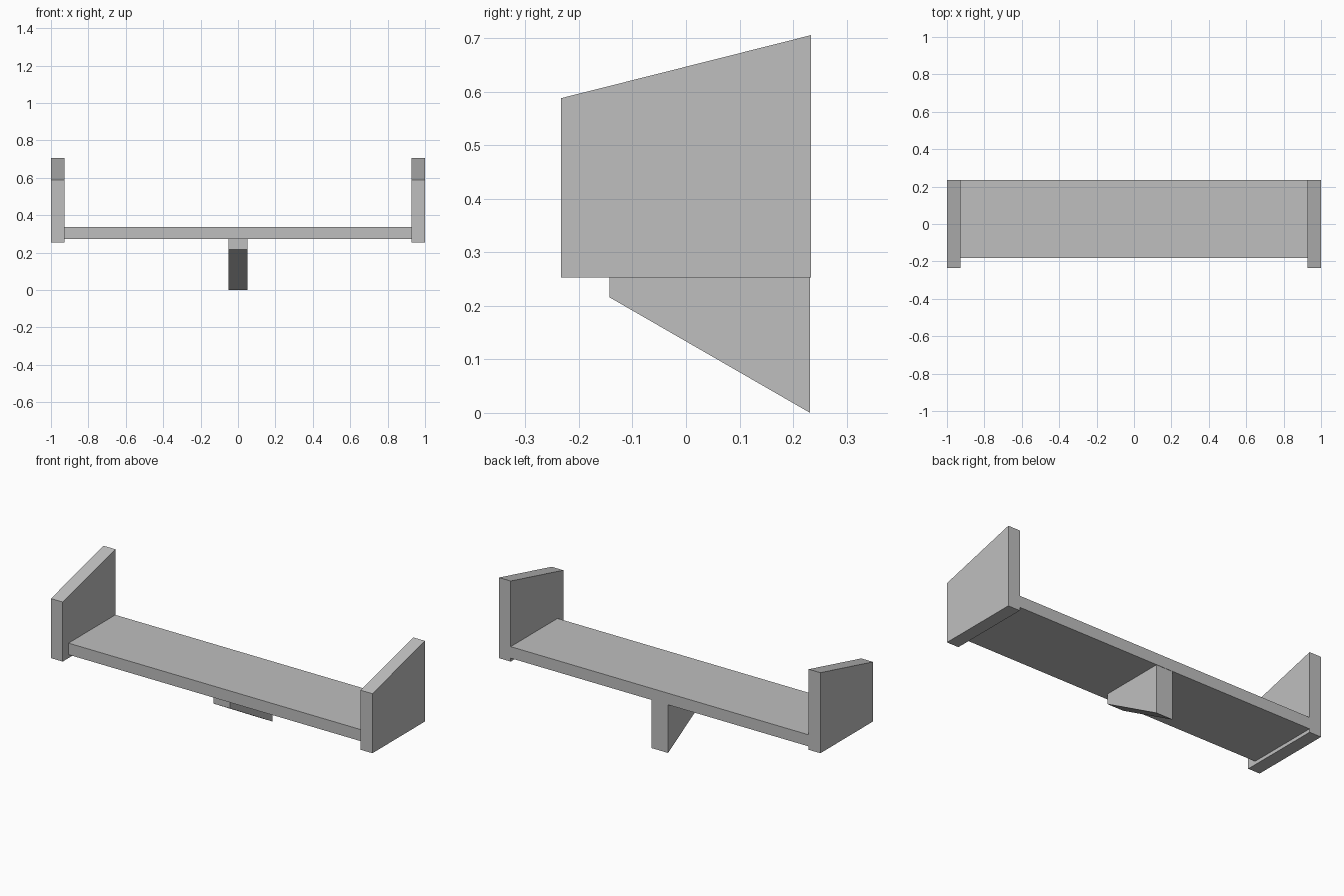
import bpy
import bmesh

cube = bpy.data.objects.get("Cube")
if cube:
    bpy.data.objects.remove(cube, do_unlink=True)

GREY = (0.52, 0.52, 0.52, 1.0)
mat = bpy.data.materials.new("light_grey")
mat.use_nodes = True
mat.diffuse_color = GREY
mat.node_tree.nodes["Principled BSDF"].inputs["Base Color"].default_value = GREY


def extrude_profile(name, profile, x0, x1):
    """Solid made from a (y, z) outline swept from x0 to x1."""
    bm = bmesh.new()
    face = bm.faces.new([bm.verts.new((x0, y, z)) for y, z in profile])
    swept = bmesh.ops.extrude_face_region(bm, geom=[face])["geom"]
    verts = [g for g in swept if isinstance(g, bmesh.types.BMVert)]
    bmesh.ops.translate(bm, verts=verts, vec=(x1 - x0, 0, 0))
    bmesh.ops.recalc_face_normals(bm, faces=bm.faces[:])
    mesh = bpy.data.meshes.new(name)
    bm.to_mesh(mesh)
    bm.free()
    mesh.materials.append(mat)
    obj = bpy.data.objects.new(name, mesh)
    bpy.context.collection.objects.link(obj)
    return obj


BACK = 0.234
INNER = 0.927  # inside face of the end panels

# Flat shelf board, set back from the front of the end panels
extrude_profile("shelf_board",
                [(-0.182, 0.272), (BACK, 0.272), (BACK, 0.337), (-0.182, 0.337)],
                -INNER, INNER)

# End panels with sloping tops
panel = [(-BACK, 0.253), (BACK, 0.253), (BACK, 0.706), (-BACK, 0.588)]
extrude_profile("left_end_panel", panel, INNER, 1.0)
extrude_profile("right_end_panel", panel, -1.0, -INNER)

# Tapered wall bracket under the middle
extrude_profile("support_bracket",
                [(-0.143, 0.272), (-0.143, 0.216), (0.232, 0.0), (0.232, 0.272)],
                -0.051, 0.051)
